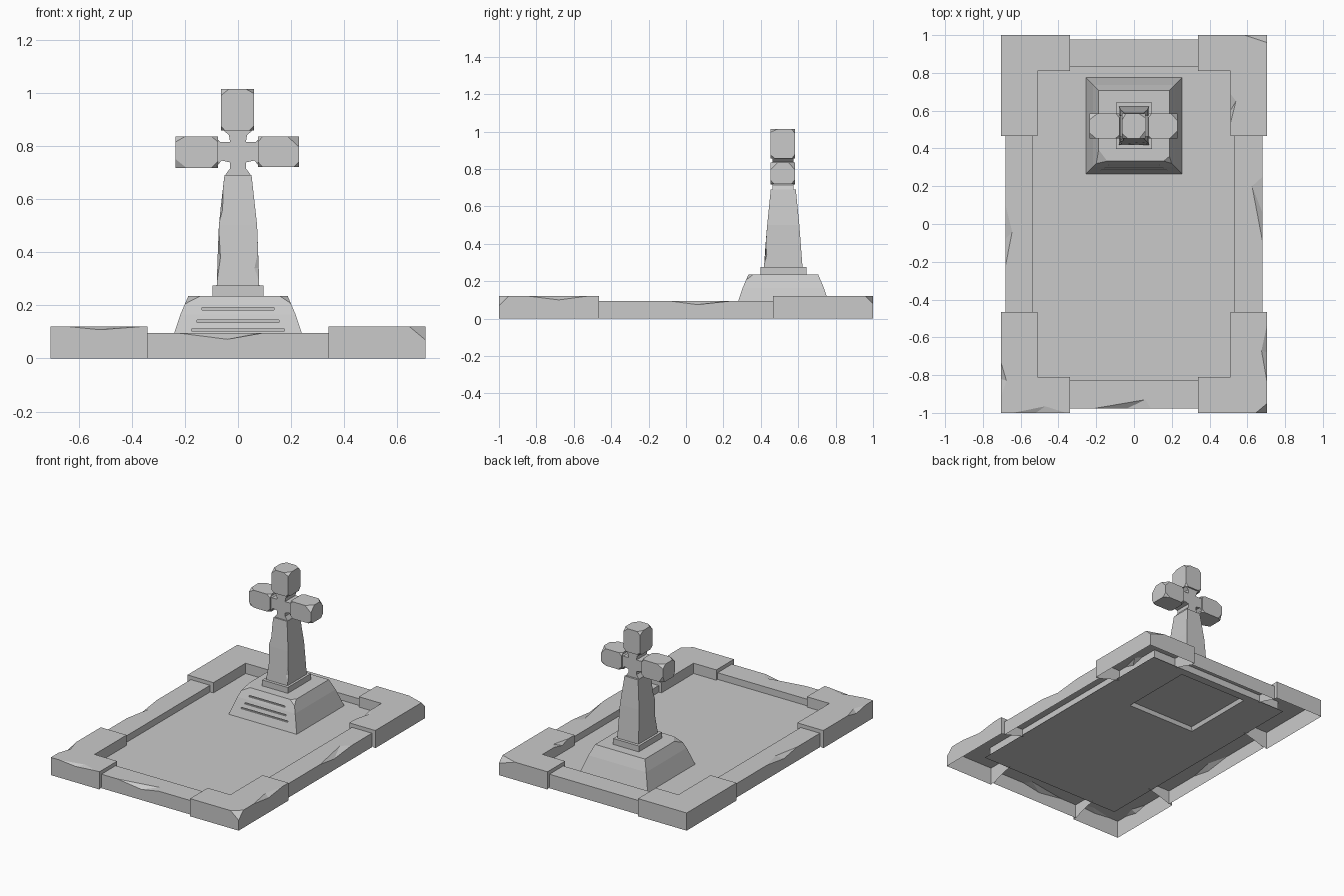
import bpy, bmesh, random
from mathutils import Vector
from mathutils.geometry import intersect_point_line

random.seed(4)
cube = bpy.data.objects.get("Cube")
if cube:
    bpy.data.objects.remove(cube, do_unlink=True)

stone = bpy.data.materials.new("grey stone")
stone.use_nodes = True
GREY = (0.59, 0.59, 0.59, 1)
stone.diffuse_color = GREY
stone.node_tree.nodes["Principled BSDF"].inputs["Base Color"].default_value = GREY

CY = 0.52     # depth position of the monument
FLOOR = 0.05  # top of the grave slab


def finish(name, bm):
    bmesh.ops.recalc_face_normals(bm, faces=bm.faces[:])
    mesh = bpy.data.meshes.new(name)
    bm.to_mesh(mesh)
    bm.free()
    mesh.materials.append(stone)
    obj = bpy.data.objects.new(name, mesh)
    bpy.context.collection.objects.link(obj)
    return obj


def finish_kerb(name, bm):
    """Kerb stones are hollow underneath and their inner sides stop at the slab."""
    for v in bm.verts:
        if v.co.z < 0.001 and abs(v.co.x) < 0.536 and abs(v.co.y) < 0.836:
            v.co.z = FLOOR
    under = [f for f in bm.faces if all(v.co.z < FLOOR + 0.001 for v in f.verts)]
    bmesh.ops.delete(bm, geom=under, context='FACES')
    finish(name, bm)


def loft(rings):
    """Closed solid through a stack of outlines."""
    bm = bmesh.new()
    loops = [[bm.verts.new(p) for p in ring] for ring in rings]
    n = len(loops[0])
    for low, high in zip(loops, loops[1:]):
        for i in range(n):
            j = (i + 1) % n
            bm.faces.new((low[i], low[j], high[j], high[i]))
    bm.faces.new(loops[0][::-1])
    bm.faces.new(loops[-1])
    bmesh.ops.recalc_face_normals(bm, faces=bm.faces[:])
    return bm


def rect(z, hx, hy):
    return [(sx * hx, CY + sy * hy, z) for sx, sy in ((-1, -1), (1, -1), (1, 1), (-1, 1))]


def prism(outline, z0, z1):
    return loft([[(x, y, z) for x, y in outline] for z in (z0, z1)])


def box(lo, hi):
    return prism([(lo[0], lo[1]), (hi[0], lo[1]), (hi[0], hi[1]), (lo[0], hi[1])], lo[2], hi[2])


def chip(bm, corner, size):
    """Slice off a corner; size is the signed inward run on each axis."""
    corner = Vector(corner)
    normal = -Vector([1 / s for s in size]).normalized()
    point = corner + Vector((size[0], 0, 0))
    cut = bmesh.ops.bisect_plane(bm, geom=bm.verts[:] + bm.edges[:] + bm.faces[:],
                                 plane_co=point, plane_no=normal, clear_outer=True)
    edges = [e for e in cut["geom_cut"] if isinstance(e, bmesh.types.BMEdge)]
    bmesh.ops.holes_fill(bm, edges=edges, sides=0)


def split_at(bm, p):
    def near(e):
        q, t = intersect_point_line(p, e.verts[0].co, e.verts[1].co)
        return (q - p).length if 0 < t < 1 else 9
    edge = min(bm.edges, key=near)
    start = edge.verts[0]
    t = intersect_point_line(p, start.co, edge.verts[1].co)[1]
    return bmesh.utils.edge_split(edge, start, t)[1]


def notch(bm, a, b, m1, m2):
    """Knock a flake out of an edge between a and b, with m1 and m2 on its two faces."""
    a, b, m1, m2 = map(Vector, (a, b, m1, m2))
    va, vb = split_at(bm, a), split_at(bm, b)
    edge = next(e for e in va.link_edges if e.other_vert(va) is vb)
    bm.normal_update()
    faces = sorted(edge.link_faces, key=lambda f: abs((m1 - va.co).dot(f.normal)))
    mids = [bm.verts.new(m1), bm.verts.new(m2)]
    rebuilt = []
    for face, mid in zip(faces, mids):
        vs = list(face.verts)
        i, j = vs.index(va), vs.index(vb)
        vs.insert((i if (i + 1) % len(vs) == j else j) + 1, mid)
        rebuilt.append(vs)
    bm.edges.remove(edge)
    for vs in rebuilt:
        bm.faces.new(vs)
    bm.faces.new((va, mids[0], mids[1]))
    bm.faces.new((mids[0], vb, mids[1]))
    bmesh.ops.recalc_face_normals(bm, faces=bm.faces[:])


# Corner kerb stones, L-shaped
KX, KY, KZ = 0.705, 1.0, 0.12
ELL = [(0.34, KY), (KX, KY), (KX, 0.465), (0.51, 0.465), (0.51, 0.81), (0.34, 0.81)]
for side, sx in (("left", 1), ("right", -1)):
    for end, sy in (("front", -1), ("back", 1)):
        bm = prism([(sx * x, sy * y) for x, y in ELL], 0, KZ)
        if (sx, sy) == (1, -1):
            notch(bm, (KX, -0.84, KZ), (KX, -0.53, KZ), (0.675, -0.67, KZ), (KX, -0.68, 0.1))
            chip(bm, (KX, -KY, KZ), (-0.06, 0.05, -0.05))
        elif (sx, sy) == (-1, -1):
            notch(bm, (-0.64, -KY, KZ), (-0.36, -KY, KZ), (-0.47, -0.965, KZ), (-0.52, -KY, 0.108))
            notch(bm, (-KX, -0.92, KZ), (-KX, -0.73, KZ), (-0.675, -0.83, KZ), (-KX, -0.82, 0.1))
        elif (sx, sy) == (1, 1):
            notch(bm, (0.51, 0.69, KZ), (0.51, 0.53, KZ), (0.54, 0.65, KZ), (0.51, 0.6, 0.1))
            chip(bm, (KX, KY, KZ), (-0.12, -0.04, -0.04))
        finish_kerb(f"{end}_{side}_corner_kerb", bm)

# Lower kerb rails between the corners
RX, RY, RZ = 0.68, 0.978, 0.095
bm = box((-0.34, -RY, 0), (0.34, -0.825, RZ))
notch(bm, (-0.22, -RY, RZ), (0.09, -RY, RZ), (0.06, -0.93, RZ), (-0.04, -RY, 0.072))
finish_kerb("front_rail", bm)
finish_kerb("back_rail", box((-0.34, 0.83, 0), (0.34, RY, RZ)))
bm = box((0.53, -0.465, 0), (RX, 0.465, RZ))
notch(bm, (RX, -0.09, RZ), (RX, 0.25, RZ), (0.625, 0.2, RZ), (RX, 0.06, 0.075))
finish_kerb("left_rail", bm)
bm = box((-RX, -0.465, 0), (-0.535, 0.465, RZ))
notch(bm, (-RX, -0.22, RZ), (-RX, 0.1, RZ), (-0.645, -0.04, RZ), (-RX, -0.08, 0.07))
finish_kerb("right_rail", bm)

# Thin grave slab with an opening under the monument
bm = bmesh.new()
outer = [bm.verts.new((x, y, FLOOR)) for x, y in ((-0.535, -0.83), (0.535, -0.83), (0.535, 0.83), (-0.535, 0.83))]
inner = [bm.verts.new(p) for p in rect(FLOOR, 0.255, 0.255)]
for i in range(4):
    j = (i + 1) % 4
    bm.faces.new((outer[i], outer[j], inner[j], inner[i]))
slab = finish("grave_slab", bm)
if slab.data.polygons[0].normal.z < 0:
    slab.data.flip_normals()

# Sloping pedestal with a recessed underside, two broken corners and three inscription grooves
bm = loft([rect(z, h, h) for z, h in ((0.075, 0.245), (FLOOR, 0.255), (0.165, 0.217), (0.235, 0.187))])
chip(bm, (-0.187, CY - 0.187, 0.235), (0.045, 0.06, -0.02))
chip(bm, (0.187, CY - 0.187, 0.235), (-0.03, 0.025, -0.015))
pedestal = finish("pedestal", bm)
for z, face_y, half in ((0.187, 0.312, 0.135), (0.14, 0.295, 0.155), (0.107, 0.284, 0.175)):
    cutter = finish("groove_cutter", box((-half, face_y - 0.05, z - 0.004), (half, face_y + 0.01, z + 0.004)))
    cutter.hide_render = True
    cut = pedestal.modifiers.new("groove", 'BOOLEAN')
    cut.operation, cut.object, cut.solver = 'DIFFERENCE', cutter, 'EXACT'
    carved = bpy.data.meshes.new_from_object(pedestal.evaluated_get(bpy.context.evaluated_depsgraph_get()))
    pedestal.modifiers.clear()
    pedestal.data = carved
    bpy.data.objects.remove(cutter, do_unlink=True)

# Step and tapering shaft, flaked along its front edges
finish("step", loft([rect(z, 0.096, 0.123) for z in (0.235, 0.275)]))
bm = loft([rect(z, hx, hy) for z, hx, hy in
           ((0.275, 0.08, 0.103), (0.5, 0.072, 0.086), (0.69, 0.051, 0.067))])
notch(bm, (-0.079, 0.419, 0.285), (-0.073, 0.433, 0.49), (-0.066, 0.424, 0.38), (-0.076, 0.455, 0.4))
notch(bm, (-0.071, 0.435, 0.51), (-0.055, 0.45, 0.65), (-0.058, 0.44, 0.56), (-0.066, 0.46, 0.56))
notch(bm, (0.079, 0.419, 0.29), (0.074, 0.431, 0.4), (0.062, 0.424, 0.34), (0.078, 0.432, 0.34))
finish("shaft", bm)

# Waisted crossing that flares out to meet the shaft and the three limbs
FLARE = [(0.06, 0.864), (0.034, 0.84), (0.03, 0.815), (0.068, 0.815), (0.084, 0.832),
         (0.08, 0.722), (0.062, 0.745), (0.031, 0.738), (0.03, 0.715), (0.05, 0.688)]
ring = FLARE + [(-x, z) for x, z in reversed(FLARE)]
finish("crossing", loft([[(x, CY + y, z) for x, z in ring] for y in (-0.058, 0.054)]))


def limb(name, lo, hi, outward):
    """Rough block with chipped corners, heavier at its outer end."""
    bm = box(lo, hi)
    mid = (Vector(lo) + Vector(hi)) / 2
    for x in (lo[0], hi[0]):
        for y in (lo[1], hi[1]):
            for z in (lo[2], hi[2]):
                corner = Vector((x, y, z))
                end = (corner - mid).dot(Vector(outward)) > 0
                top = 0.045 if end else 0.025
                size = [(1 if m > c else -1) * random.uniform(0.015, top) for m, c in zip(mid, corner)]
                chip(bm, corner, size)
    finish(name, bm)


limb("left_arm", (0.076, CY - 0.068, 0.72), (0.23, CY + 0.064, 0.835), (1, 0, 0))
limb("right_arm", (-0.235, CY - 0.068, 0.717), (-0.076, CY + 0.064, 0.835), (-1, 0, 0))
limb("top_arm", (-0.064, CY - 0.068, 0.857), (0.06, CY + 0.064, 1.015), (0, 0, 1))
